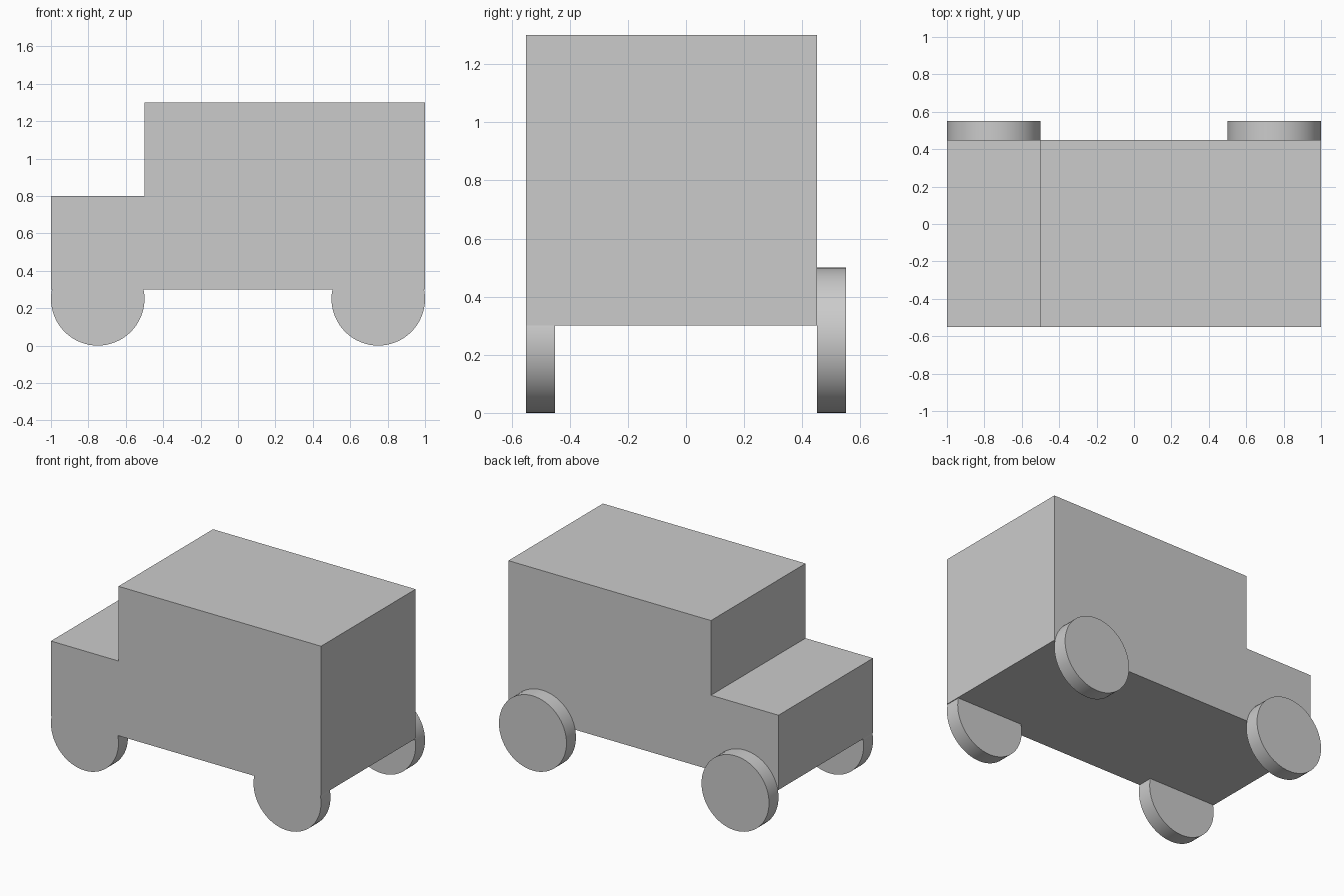
import bpy, bmesh, math
from mathutils import Vector

cube = bpy.data.objects.get("Cube")
if cube:
    bpy.data.objects.remove(cube, do_unlink=True)

# Single grey finish
grey = bpy.data.materials.new("light_grey")
grey.use_nodes = True
colour = (0.6, 0.6, 0.6, 1)
grey.diffuse_color = colour
grey.node_tree.nodes["Principled BSDF"].inputs["Base Color"].default_value = colour


def extrude_profile(name, profile, y_front, y_back):
    """Extrude an x-z outline along y."""
    bm = bmesh.new()
    face = bm.faces.new([bm.verts.new((x, y_front, z)) for x, z in profile])
    ext = bmesh.ops.extrude_face_region(bm, geom=[face])
    verts = [g for g in ext["geom"] if isinstance(g, bmesh.types.BMVert)]
    bmesh.ops.translate(bm, verts=verts, vec=Vector((0, y_back - y_front, 0)))
    bmesh.ops.recalc_face_normals(bm, faces=bm.faces)
    mesh = bpy.data.meshes.new(name)
    bm.to_mesh(mesh)
    bm.free()
    mesh.materials.append(grey)
    obj = bpy.data.objects.new(name, mesh)
    bpy.context.collection.objects.link(obj)
    return obj


def select_only(obj):
    bpy.ops.object.select_all(action="DESELECT")
    obj.select_set(True)
    bpy.context.view_layer.objects.active = obj


def wheel(name, x, y_front):
    r, n = 0.25, 64
    angles = [2 * math.pi * i / n for i in range(n)]
    outline = [(x + r * math.cos(a), r + r * math.sin(a)) for a in angles]
    return extrude_profile(name, outline, y_front, y_front + 0.1)


# Body: tall box with a low hood
body = extrude_profile("body", [(-1, 0.3), (1, 0.3), (1, 1.3), (-0.5, 1.3),
                                (-0.5, 0.8), (-1, 0.8)], -0.55, 0.45)
parts = [body]

# Outboard wheels stand proud of the back; front wheels merge flush into the body
for end, x in (("hood", -0.75), ("tail", 0.75)):
    parts.append(wheel(end + "_back_wheel", x, 0.45))
    flush = wheel(end + "_front_wheel", x, -0.55)
    select_only(body)
    mod = body.modifiers.new("join_wheel", "BOOLEAN")
    mod.operation = "UNION"
    mod.solver = "EXACT"
    mod.object = flush
    bpy.ops.object.modifier_apply(modifier=mod.name)
    bpy.data.objects.remove(flush, do_unlink=True)

# Smooth treads, crisp edges
for part in parts:
    select_only(part)
    bpy.ops.object.shade_smooth_by_angle(angle=math.radians(30))
